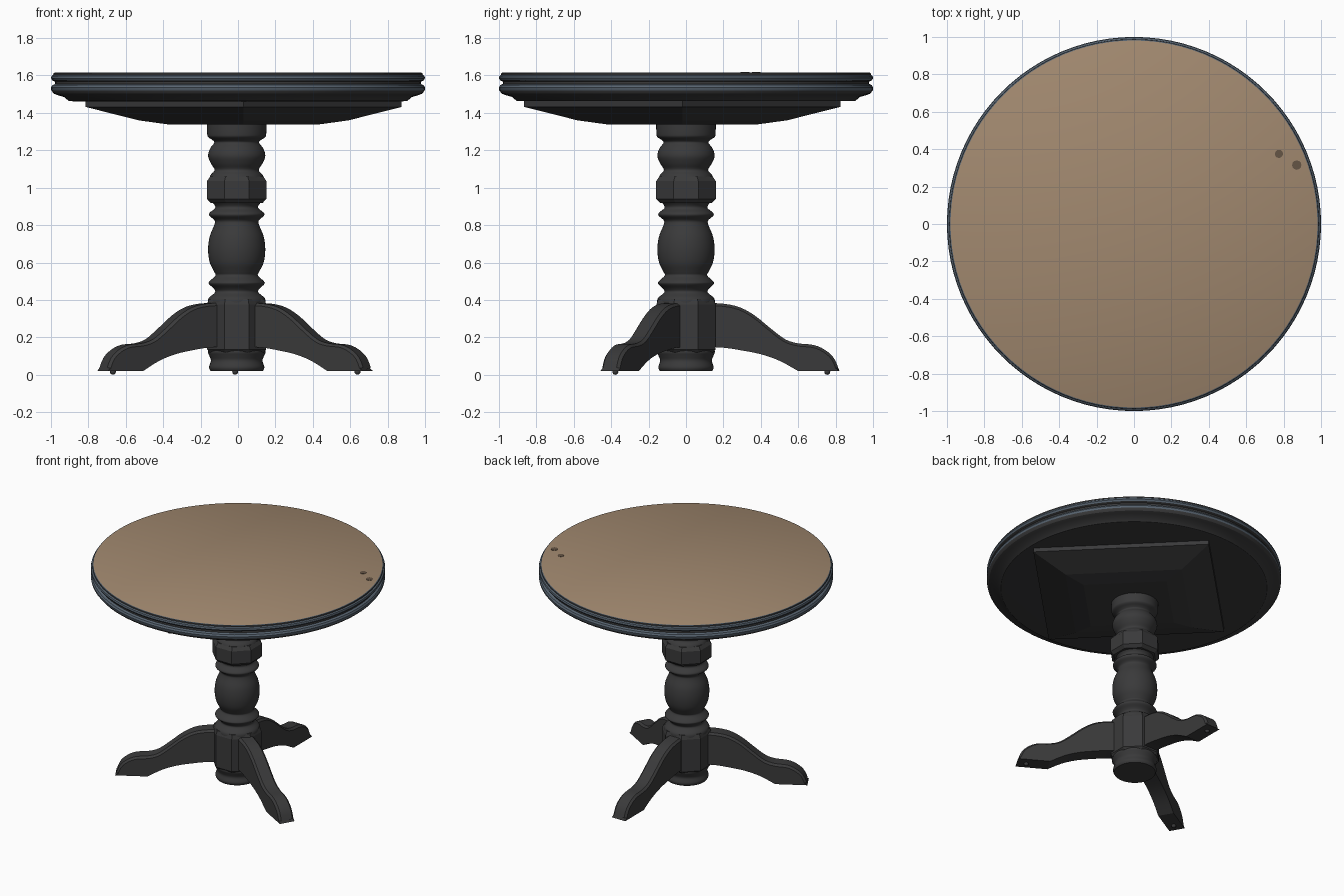
import bpy, bmesh, math
from mathutils import Matrix, Vector

if "Cube" in bpy.data.objects:
    bpy.data.objects.remove(bpy.data.objects["Cube"])


def material(name, rgb):
    m = bpy.data.materials.new(name)
    m.diffuse_color = (*rgb, 1)
    m.use_nodes = True
    m.node_tree.nodes["Principled BSDF"].inputs["Base Color"].default_value = m.diffuse_color
    return m


DARK = material("charcoal paint", (0.042, 0.042, 0.043))
SLATE = material("slate blue edge", (0.095, 0.125, 0.16))
WOOD = material("tan wood", (0.36, 0.25, 0.16))
STAIN = material("dark stain", (0.13, 0.09, 0.06))


def finish(name, bm, mats, smooth=None):
    bmesh.ops.recalc_face_normals(bm, faces=bm.faces)
    me = bpy.data.meshes.new(name)
    bm.to_mesh(me)
    bm.free()
    for m in mats:
        me.materials.append(m)
    ob = bpy.data.objects.new(name, me)
    bpy.context.collection.objects.link(ob)
    if smooth:
        bpy.ops.object.select_all(action='DESELECT')
        ob.select_set(True)
        bpy.context.view_layer.objects.active = ob
        bpy.ops.object.shade_smooth_by_angle(angle=math.radians(smooth))
    return ob


def lathe(name, profile, mats, sides=48, centre=(0, 0), turn=0.0, smooth=35, paint=None):
    """Stack of rings (radius, z), bottom to top, capped at both ends.
    paint lists the material index of each band between rings, then of the top cap."""
    bm = bmesh.new()
    rings = []
    for r, z in profile:
        rings.append([bm.verts.new((centre[0] + r * math.cos(turn + math.tau * i / sides),
                                    centre[1] + r * math.sin(turn + math.tau * i / sides), z))
                      for i in range(sides)])
    for k in range(len(rings) - 1):
        a, b = rings[k], rings[k + 1]
        for i in range(sides):
            j = (i + 1) % sides
            f = bm.faces.new((a[i], a[j], b[j], b[i]))
            f.material_index = paint[k] if paint else 0
    bm.faces.new(rings[0])
    bm.faces.new(rings[-1]).material_index = paint[-1] if paint else 0
    return finish(name, bm, mats, smooth)


def smooth_profile(pts, steps=4):
    """Catmull-Rom curve through the profile points."""
    p = [Vector(q) for q in pts]
    p = [p[0]] + p + [p[-1]]
    out = []
    for i in range(1, len(p) - 2):
        a, b, c, d = p[i - 1:i + 3]
        for s in range(steps):
            t = s / steps
            out.append(0.5 * (2 * b + (c - a) * t + (2 * a - 5 * b + 4 * c - d) * t * t
                              + (3 * b - a - 3 * c + d) * t ** 3))
    return [tuple(v) for v in out] + [tuple(pts[-1])]


MID = (-0.007, 0.0)

# Round top with a double-bead edge
lathe("table_top",
      [(0.88, 1.462), (0.905, 1.464), (0.93, 1.485), (0.965, 1.495), (0.985, 1.503),
       (0.998, 1.52), (1.0, 1.535), (0.993, 1.548), (0.978, 1.555), (0.978, 1.567),
       (0.993, 1.574), (1.0, 1.585), (0.997, 1.597), (0.988, 1.603), (0.987, 1.612), (0.981, 1.615)],
      [DARK, SLATE, WOOD], sides=96, smooth=30,
      paint=[0, 0, 0, 0, 0, 1, 1, 1, 0, 0, 1, 1, 1, 0, 1, 2])

# Small stains near the edge of the top
for n, (x, y, r) in enumerate([(0.775, 0.375, 0.022), (0.87, 0.315, 0.025)]):
    lathe(f"top_stain_{n + 1}", [(r, 1.614), (r, 1.617)], [STAIN], sides=12, centre=(x, y), smooth=None)

# Diamond-shaped support plate sloping in to the column
lathe("support_plate",
      [(0.40, 1.338), (0.56, 1.36), (0.845, 1.432), (0.845, 1.463)],
      [DARK], sides=4, centre=(0.03, -0.02), smooth=None)

# Turned column sections
lathe("column_foot", smooth_profile([(0.14, 0.02), (0.148, 0.04), (0.138, 0.075), (0.146, 0.1),
                                     (0.154, 0.12), (0.15, 0.14)]), [DARK], centre=MID)
lathe("column_lower_turning", smooth_profile(
    [(0.155, 0.38), (0.15, 0.41), (0.116, 0.44), (0.122, 0.46), (0.148, 0.485), (0.145, 0.50),
     (0.114, 0.53), (0.12, 0.55), (0.144, 0.60), (0.153, 0.67), (0.144, 0.74), (0.12, 0.80),
     (0.118, 0.825), (0.146, 0.85), (0.144, 0.867), (0.116, 0.89), (0.12, 0.91), (0.145, 0.935)]),
      [DARK], centre=MID)
lathe("column_upper_turning", smooth_profile(
    [(0.15, 1.045), (0.138, 1.07), (0.118, 1.095), (0.138, 1.13), (0.153, 1.17), (0.142, 1.21),
     (0.12, 1.24), (0.13, 1.255), (0.152, 1.27), (0.158, 1.29), (0.16, 1.36)]),
      [DARK], centre=MID)

# Octagonal blocks on the column
K = 1 / math.cos(math.pi / 8)
for name, prof in [
    ("leg_block", [(0.145, 0.12), (0.158, 0.135), (0.158, 0.375), (0.148, 0.405)]),
    ("column_collar", [(0.138, 0.918), (0.159, 0.94), (0.159, 1.035), (0.142, 1.06)]),
]:
    lathe(name, [(r * K, z) for r, z in prof], [DARK], sides=8, centre=MID,
          turn=math.pi / 8, smooth=None)

# Three curved legs, each with a small glide under the toe
LEG_TOP = [(0.08, 0.385), (0.20, 0.38), (0.29, 0.36), (0.37, 0.315), (0.45, 0.25), (0.53, 0.19),
           (0.60, 0.168), (0.68, 0.16), (0.74, 0.135), (0.79, 0.09), (0.82, 0.02)]
LEG_UNDER = [(0.60, 0.02), (0.50, 0.075), (0.40, 0.11), (0.30, 0.13), (0.20, 0.145), (0.08, 0.15)]
HALF = 0.055
for n, deg in enumerate((90, 210, 330)):
    place = Matrix.Translation((-0.015, 0, 0)) @ Matrix.Rotation(math.radians(deg), 4, 'Z')
    bm = bmesh.new()
    outline = smooth_profile(LEG_TOP, 3) + smooth_profile(LEG_UNDER, 3)
    face = bm.faces.new([bm.verts.new((x, -HALF, z)) for x, z in outline])
    ext = bmesh.ops.extrude_face_region(bm, geom=[face])
    bmesh.ops.translate(bm, vec=(0, 2 * HALF, 0),
                        verts=[v for v in ext["geom"] if isinstance(v, bmesh.types.BMVert)])
    # chamfer the long upper edges
    rim = [e for e in bm.edges if abs(e.verts[0].co.y - e.verts[1].co.y) < 1e-6
           and all(v.co.z > 0.155 or v.co.x > 0.62 for v in e.verts)
           and all(v.co.z > 0.021 for v in e.verts) and all(v.co.x > 0.081 for v in e.verts)]
    bmesh.ops.bevel(bm, geom=rim, offset=0.014, segments=1, affect='EDGES')
    bmesh.ops.transform(bm, matrix=place, verts=bm.verts)
    finish(f"leg_{n + 1}", bm, [DARK], smooth=25)

    bm = bmesh.new()
    bmesh.ops.create_uvsphere(bm, u_segments=12, v_segments=8, radius=0.016)
    bmesh.ops.transform(bm, matrix=place @ Matrix.Translation((0.755, 0, 0.016)), verts=bm.verts)
    finish(f"leg_glide_{n + 1}", bm, [DARK], smooth=60)
